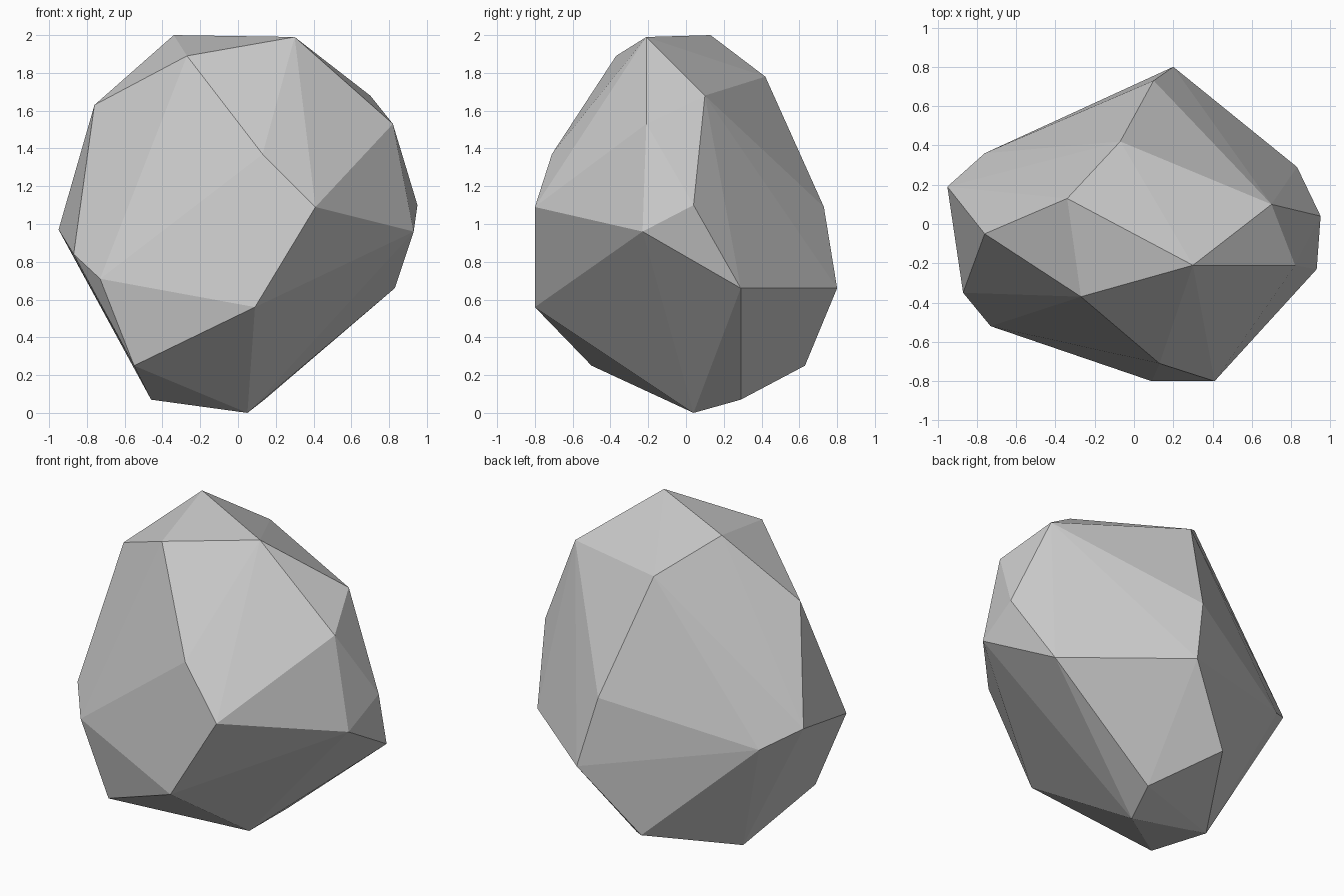
import bpy
import bmesh

# Remove the default cube if present
default_cube = bpy.data.objects.get("Cube")
if default_cube:
    bpy.data.objects.remove(default_cube, do_unlink=True)


def make_material(name, color):
    material = bpy.data.materials.new(name)
    material.use_nodes = True
    material.diffuse_color = color
    shader = material.node_tree.nodes["Principled BSDF"]
    shader.inputs["Base Color"].default_value = color
    shader.inputs["Roughness"].default_value = 0.9
    return material


def make_hull(name, corners, material):
    """Wrap flat facets around a set of chiselled corners."""
    sculpt = bmesh.new()
    for corner in corners:
        sculpt.verts.new(corner)
    result = bmesh.ops.convex_hull(sculpt, input=sculpt.verts[:])
    # Drop any corner that ended up inside the hull
    inside = [item for item in result["geom_interior"]
              if isinstance(item, bmesh.types.BMVert)]
    bmesh.ops.delete(sculpt, geom=inside, context="VERTS")
    bmesh.ops.recalc_face_normals(sculpt, faces=sculpt.faces[:])
    for facet in sculpt.faces:
        facet.smooth = False
    mesh = bpy.data.meshes.new(name)
    sculpt.to_mesh(mesh)
    sculpt.free()
    mesh.materials.append(material)
    rock = bpy.data.objects.new(name, mesh)
    bpy.context.scene.collection.objects.link(rock)
    return rock


# Corners of the boulder, grouped by height
crown = [(-.34, .13, 2), (.3, -.21, 1.99), (-.27, -.37, 1.89), (-.07, .42, 1.78)]
shoulder = [(-.76, -.05, 1.63), (.7, .1, 1.68), (.82, -.21, 1.53), (.13, -.71, 1.37)]
waist = [(.41, -.8, 1.09), (.95, .04, 1.1), (.1, .73, 1.09), (.93, -.23, .96),
         (-.95, .19, .97), (-.76, .36, .85), (-.87, -.35, .84)]
belly = [(-.73, -.52, .71), (.83, .29, .66), (.2, .8, .66), (.09, -.8, .56)]
base = [(-.55, -.5, .25), (-.13, .63, .25), (-.46, .09, .07), (.14, .29, .07),
        (.05, .04, 0)]

stone_grey = make_material("stone grey", (.6, .6, .6, 1))
make_hull("boulder", crown + shoulder + waist + belly + base, stone_grey)
